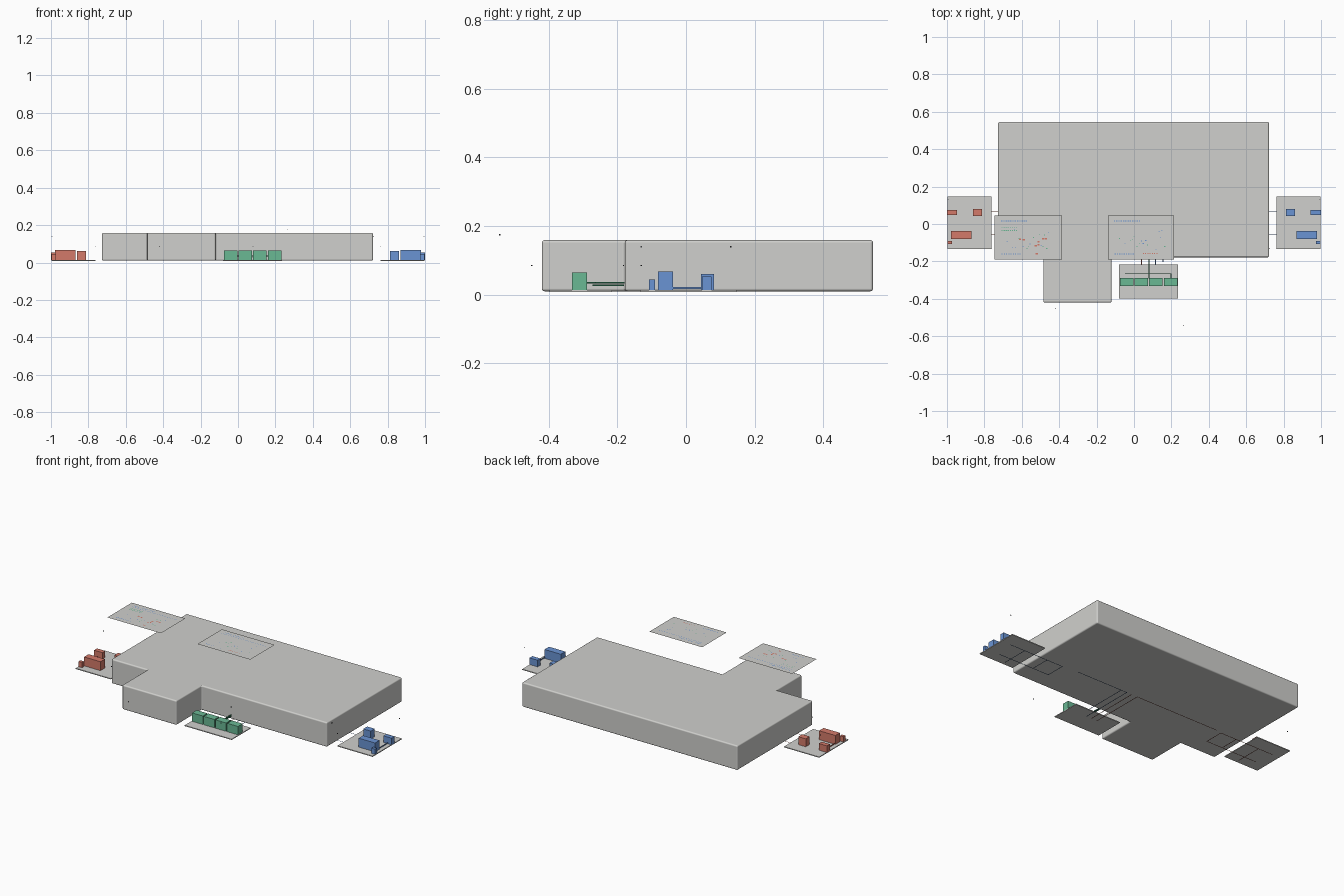
import bpy, bmesh, math, random

cube = bpy.data.objects.get("Cube")
if cube:
    bpy.data.objects.remove(cube, do_unlink=True)
random.seed(4)


def material(name, rgb):
    """Flat material from an 8-bit sRGB colour."""
    lin = [((c / 255 + 0.055) / 1.055) ** 2.4 for c in rgb]
    m = bpy.data.materials.new(name)
    m.use_nodes = True
    m.diffuse_color = (*lin, 1)
    bsdf = m.node_tree.nodes["Principled BSDF"]
    bsdf.inputs["Base Color"].default_value = (*lin, 1)
    bsdf.inputs["Roughness"].default_value = 0.8
    return m


GREY = material("concrete grey", (208, 208, 205))
RED = material("heating red", (212, 122, 106))
BLUE = material("cooling blue", (106, 148, 212))
GREEN = material("plant green", (106, 184, 148))
DARK_GREEN = material("dark green", (40, 110, 78))
CHARCOAL = material("charcoal", (60, 62, 66))


def finish(name, bm, mat):
    mesh = bpy.data.meshes.new(name)
    bm.to_mesh(mesh)
    bm.free()
    mesh.materials.append(mat)
    ob = bpy.data.objects.new(name, mesh)
    bpy.context.collection.objects.link(ob)
    return ob


def boxes(name, mat, *extents):
    bm = bmesh.new()
    for x0, x1, y0, y1, z0, z1 in extents:
        verts = bmesh.ops.create_cube(bm, size=1)["verts"]
        bmesh.ops.scale(bm, vec=(x1 - x0, y1 - y0, z1 - z0), verts=verts)
        bmesh.ops.translate(bm, vec=((x0 + x1) / 2, (y0 + y1) / 2, (z0 + z1) / 2), verts=verts)
    return finish(name, bm, mat)


def sheets(name, mat, z, *rects):
    """Flat horizontal rectangles."""
    bm = bmesh.new()
    for x0, x1, y0, y1 in rects:
        bm.faces.new([bm.verts.new(p) for p in
                      ((x0, y0, z), (x1, y0, z), (x1, y1, z), (x0, y1, z))])
    return finish(name, bm, mat)


def runs(r, *paths):
    """Plan rectangles of half width r along axis-aligned paths."""
    return [(min(xa, xb) - r, max(xa, xb) + r, min(ya, yb) - r, max(ya, yb) + r)
            for path in paths for (xa, ya), (xb, yb) in zip(path, path[1:])]


def marks(name, mat, points, w=0.006, h=0.004):
    sheets(name, mat, BOARD_Z + 0.001,
           *[(x - w / 2, x + w / 2, y - h / 2, y + h / 2) for x, y in points])


def markers(name, *points):
    r = 0.002
    boxes(name, CHARCOAL, *[(x - r, x + r, y - r, y + r, z - r, z + r) for x, y, z in points])


# Building: one outline raised to the roof, with softened edges
outline = [(-0.727, -0.178), (-0.485, -0.178), (-0.485, -0.42), (-0.12, -0.42),
           (-0.12, -0.178), (0.722, -0.178), (0.722, 0.545), (-0.727, 0.545)]
bm = bmesh.new()
floor = bm.faces.new([bm.verts.new((x, y, 0.01)) for x, y in outline])
top = bmesh.ops.extrude_face_region(bm, geom=[floor])["geom"]
bmesh.ops.translate(bm, vec=(0, 0, 0.149),
                    verts=[v for v in top if isinstance(v, bmesh.types.BMVert)])
bmesh.ops.recalc_face_normals(bm, faces=bm.faces)
building = finish("building", bm, GREY)
bevel = building.modifiers.new("soft edges", "BEVEL")
bevel.width = 0.008
bevel.segments = 4
bevel.harden_normals = True
bpy.context.view_layer.objects.active = building
building.select_set(True)
bpy.ops.object.shade_smooth_by_angle(angle=math.radians(40))

# Side yards: a slab, four machines and pipework, mirrored left and right
for side, label, mat in ((1, "left", BLUE), (-1, "right", RED)):
    def flip(x0, x1, *rest):
        return (*sorted((side * x0, side * x1)), *rest)

    boxes(label + "_yard_slab", GREY, flip(0.762, 0.998, -0.133, 0.147, 0.008, 0.013))
    boxes(label + "_yard_machines", mat,
          flip(0.945, 1.0, 0.047, 0.075, 0.013, 0.053),
          flip(0.812, 0.862, 0.043, 0.081, 0.013, 0.061),
          flip(0.868, 0.978, -0.081, -0.038, 0.013, 0.067),
          flip(0.973, 0.996, -0.108, -0.09, 0.013, 0.045))
    # Upright strip linking the machines
    boxes(label + "_yard_link", mat, flip(0.9755, 0.977, -0.04, 0.05, 0.016, 0.022))
    # Underfloor loop from the yard into the building
    loop = runs(0.002,
                [(0.94, 0.065), (0.57, 0.065), (0.57, -0.055), (0.92, -0.055)],
                [(0.68, 0.065), (0.68, -0.055)],
                [(0.84, 0.065), (0.84, -0.1)])
    sheets(label + "_underfloor_loop", mat, 0.001, *[flip(*r) for r in loop])
    markers(label + "_yard_markers", (side * 0.995, 0.13, 0.14), (side * 0.76, -0.13, 0.085))

# Underfloor mains running to the front plant
sheets("underfloor_supply_main", BLUE, 0.0, *runs(
    0.002, [(0.465, 0.075), (0.115, 0.075), (0.115, -0.27)], [(0.155, 0.075), (0.155, -0.2)]))
sheets("underfloor_return_main", RED, 0.0, *runs(
    0.002, [(-0.53, 0.075), (0.04, 0.075), (0.04, -0.27)], [(0.08, 0.075), (0.08, -0.27)]))

# Front plant: slab, four equal units, header pipe
boxes("front_plant_slab", GREY, (-0.08, 0.236, -0.398, -0.216, 0.008, 0.013))
boxes("front_plant_units", GREEN,
      *[(x, x + 0.072, -0.332, -0.288, 0.013, 0.064) for x in (-0.076, 0.002, 0.081, 0.16)])
boxes("front_plant_header", DARK_GREEN,
      *[(*r, 0.033, 0.037) for r in runs(0.002, [(-0.045, -0.266), (0.198, -0.266), (0.198, -0.288)])],
      *[(*r, 0.033, 0.037) for r in runs(0.003, [(0.08, -0.288), (0.08, -0.182)])],
      *[(*r, 0.026, 0.029) for r in runs(0.002, [(0.08, -0.27), (0.08, -0.182)])])

# Small wall and corner markers
markers("sensor_markers", (0.266, -0.543, 0.175), (-0.42, -0.45, 0.085), (0.08, -0.182, 0.085),
        (0.724, -0.13, 0.14))

# Floating diagram boards
BOARD_Z = 0.411
for label, x0, x1 in (("right", -0.745, -0.385), ("left", -0.14, 0.215)):
    sheets(label + "_diagram_board", GREY, BOARD_Z, (x0, x1, -0.19, 0.045))
    sheets(label + "_diagram_rule", BLUE, BOARD_Z + 0.001, (x0 + 0.03, x1 - 0.03, -0.001, 0.001))

    def scatter(n, y0, y1):
        return [(random.uniform(x0 + 0.05, x1 - 0.05), random.uniform(y0, y1)) for _ in range(n)]

    # Title and key rows, then scattered symbols
    marks(label + "_diagram_blue_dashes", BLUE,
          [(x0 + 0.036 + i * 0.0095, 0.016) for i in range(15)] +
          [(x0 + 0.04 + i * 0.012, -0.161) for i in range(9)] + scatter(8, -0.14, -0.02))
    marks(label + "_diagram_green_dots", GREEN, scatter(8, -0.14, -0.04))

# Denser symbols on the right-hand board, a short red key on the left-hand one
marks("right_diagram_green_rows", GREEN,
      [(-0.705 + i * 0.011, y) for i in range(8) for y in (-0.02, -0.035)])
marks("right_diagram_red_symbols", RED,
      [(-0.61, -0.082), (-0.59, -0.085), (-0.525, -0.115), (-0.51, -0.095), (-0.51, -0.11),
       (-0.485, -0.08), (-0.47, -0.08), (-0.52, -0.158)], 0.012, 0.008)
marks("left_diagram_red_key", RED, [(0.05 + i * 0.012, -0.158) for i in range(7)])
